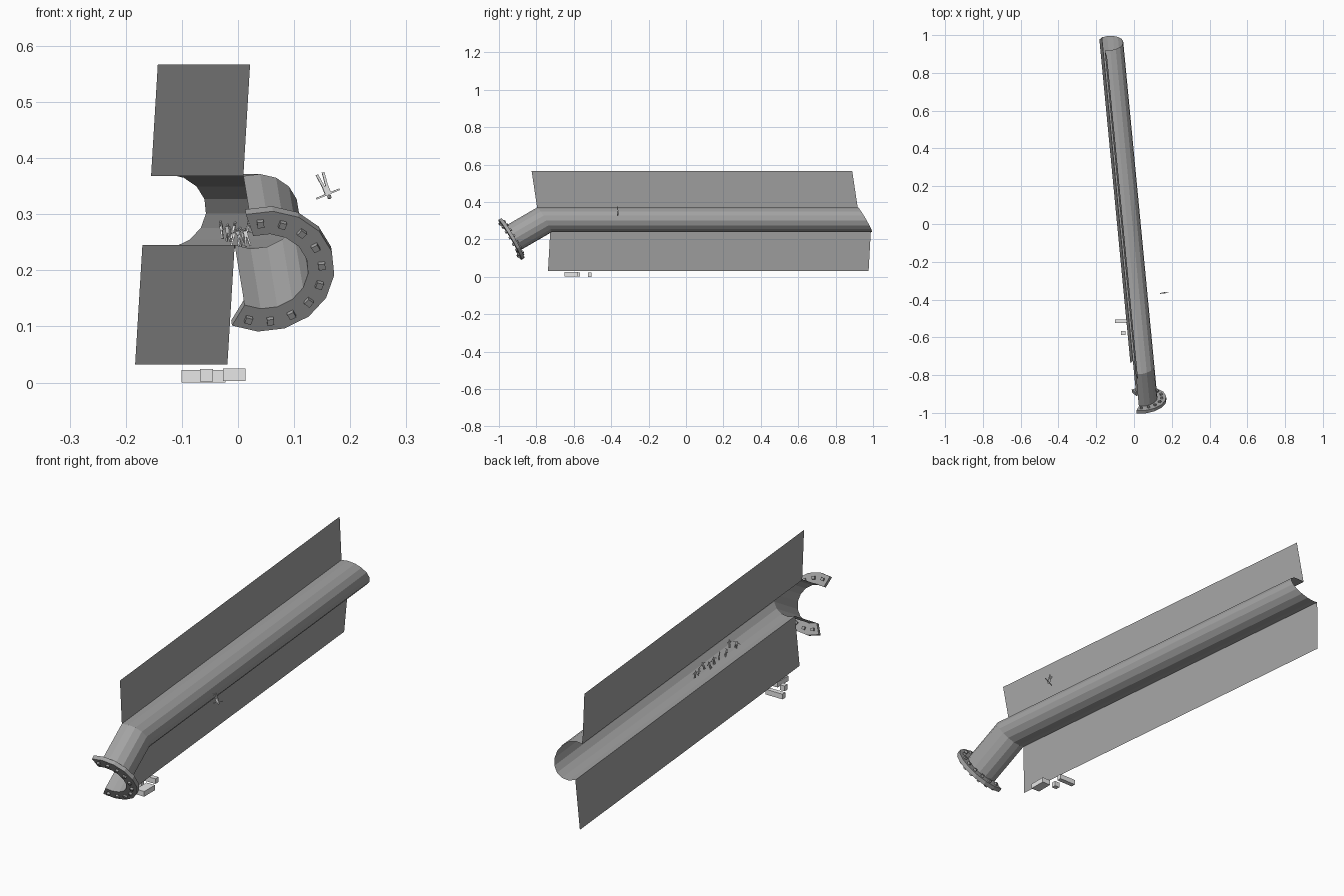
import bpy, bmesh, math, random
from mathutils import Vector, Matrix, Euler

if "Cube" in bpy.data.objects:
    bpy.data.objects.remove(bpy.data.objects["Cube"])

random.seed(4)


def material(name, v):
    m = bpy.data.materials.new(name)
    m.diffuse_color = (v, v, v, 1)
    m.use_nodes = True
    m.node_tree.nodes["Principled BSDF"].inputs["Base Color"].default_value = m.diffuse_color
    return m


GREY = material("mid grey", 0.37)
LIGHT = material("light grey", 0.8)


def finish(name, bm, mat, solid=True):
    if solid:
        bmesh.ops.recalc_face_normals(bm, faces=bm.faces)
    me = bpy.data.meshes.new(name)
    bm.to_mesh(me)
    bm.free()
    me.materials.append(mat)
    ob = bpy.data.objects.new(name, me)
    bpy.context.collection.objects.link(ob)
    return ob


def add_box(bm, center, size, rot=Matrix()):
    mat = Matrix.Translation(center) @ rot @ Matrix.Diagonal((*size, 1))
    bmesh.ops.create_cube(bm, size=1, matrix=mat)


# Pipe frame: main direction, rolled cross-section axes, short outlet direction
Z = Vector((0, 0, 1))
D = Vector((-0.0955, 0.9954, 0))
S = -0.866 * D - 0.5 * Z
side = Vector((0.9954, 0.0955, 0))
up = -0.5 * D + 0.866 * Z
roll = math.radians(-3.5)
E1 = side * math.cos(roll) + up * math.sin(roll)
E2 = up * math.cos(roll) - side * math.sin(roll)

BEND = Vector((0.031, -0.757, 0.305))
FAR = BEND + D * 1.722
OUTLET = BEND + S * 0.21
ANGLES = [math.radians(-112.5 + 22.5 * i) for i in range(11)]


def ring_point(c, r, a):
    return c + E1 * (r * math.cos(a)) + E2 * (r * math.sin(a))


# Open pipe shell with its bend
R = 0.077
bm = bmesh.new()
rings = [[bm.verts.new(ring_point(c, R, a)) for a in ANGLES] for c in (OUTLET, BEND, FAR)]
for r0, r1 in zip(rings, rings[1:]):
    for i in range(10):
        bm.faces.new((r0[i], r0[i + 1], r1[i + 1], r1[i]))
finish("pipe_shell", bm, GREY)

# Flat section plates above and below the pipe
for name, a, shift in (("upper_plate", ANGLES[-1], Vector((0.012, -0.03, 0.199))),
                       ("lower_plate", ANGLES[0], Vector((-0.013, -0.012, -0.213)))):
    p, q = ring_point(BEND, R, a), ring_point(FAR, R, a)
    bm = bmesh.new()
    bm.faces.new([bm.verts.new(v) for v in (p, q, q + shift, p + shift)])
    finish(name, bm, GREY, False)

# Outlet flange
bm = bmesh.new()
section = ((R, -0.014), (R, 0.004), (0.124, 0.004), (0.124, -0.014))
loops = [[bm.verts.new(ring_point(OUTLET + S * s, r, a)) for r, s in section] for a in ANGLES]
for l0, l1 in zip(loops, loops[1:]):
    for j in range(4):
        k = (j + 1) % 4
        bm.faces.new((l0[j], l0[k], l1[k], l1[j]))
bm.faces.new(loops[0])
bm.faces.new(loops[-1])
finish("outlet_flange", bm, GREY)

# Flange bolts, standing out on both sides
bm = bmesh.new()
for i in range(10):
    a = (ANGLES[i] + ANGLES[i + 1]) / 2
    radial = E1 * math.cos(a) + E2 * math.sin(a)
    rot = Matrix((radial, S.cross(radial), S)).transposed().to_4x4()
    add_box(bm, ring_point(OUTLET - S * 0.005, 0.101, a), (0.012, 0.012, 0.036), rot)
finish("flange_bolts", bm, GREY)

# Loose blocks on the ground
for i, (lo, hi) in enumerate((((-0.101, -0.525, 0.0), (-0.022, -0.505, 0.022)),
                              ((-0.068, -0.587, 0.002), (-0.045, -0.567, 0.024)),
                              ((-0.027, -0.65, 0.003), (0.013, -0.578, 0.025)))):
    lo, hi = Vector(lo), Vector(hi)
    bm = bmesh.new()
    add_box(bm, (lo + hi) / 2, hi - lo)
    finish(f"block_{i + 1}", bm, LIGHT)


# Tiny human figures, one unit tall before scaling, centred on the waist
def limb(bm, p, q, w):
    p, q = Vector(p), Vector(q)
    rot = (q - p).to_track_quat('Z', 'Y').to_matrix().to_4x4()
    add_box(bm, (p + q) / 2, (w, w, (q - p).length), rot)


def figure(name, loc, height, rot, arm_lift):
    bm = bmesh.new()
    add_box(bm, (0, 0, 0.17), (0.22, 0.13, 0.34))
    bmesh.ops.create_icosphere(bm, subdivisions=1, radius=0.085,
                               matrix=Matrix.Translation((0, 0, 0.42)))
    for s in (-1, 1):
        limb(bm, (s * 0.1, 0, 0.3), (s * 0.45, 0, 0.3 + arm_lift), 0.06)
        limb(bm, (s * 0.06, 0, 0.02), (s * 0.12, 0, -0.48), 0.09)
    ob = finish(name, bm, LIGHT)
    ob.matrix_world = (Matrix.Translation(loc) @ Euler(rot).to_matrix().to_4x4()
                       @ Matrix.Scale(height, 4))


figure("diving_figure", (0.155, -0.365, 0.35), 0.05, (0, math.radians(158), 0.15), 0.0)
for i in range(9):
    t = i / 8
    figure(f"pipe_figure_{i + 1}",
           (0.018 - 0.042 * t + random.uniform(-0.006, 0.006), -0.36 + 0.34 * t,
            0.27 + random.uniform(-0.014, 0.012)),
           0.034, (random.uniform(-0.3, 0.3), random.uniform(-0.3, 0.3), random.uniform(0, 3)),
           random.uniform(-0.25, 0.1))
